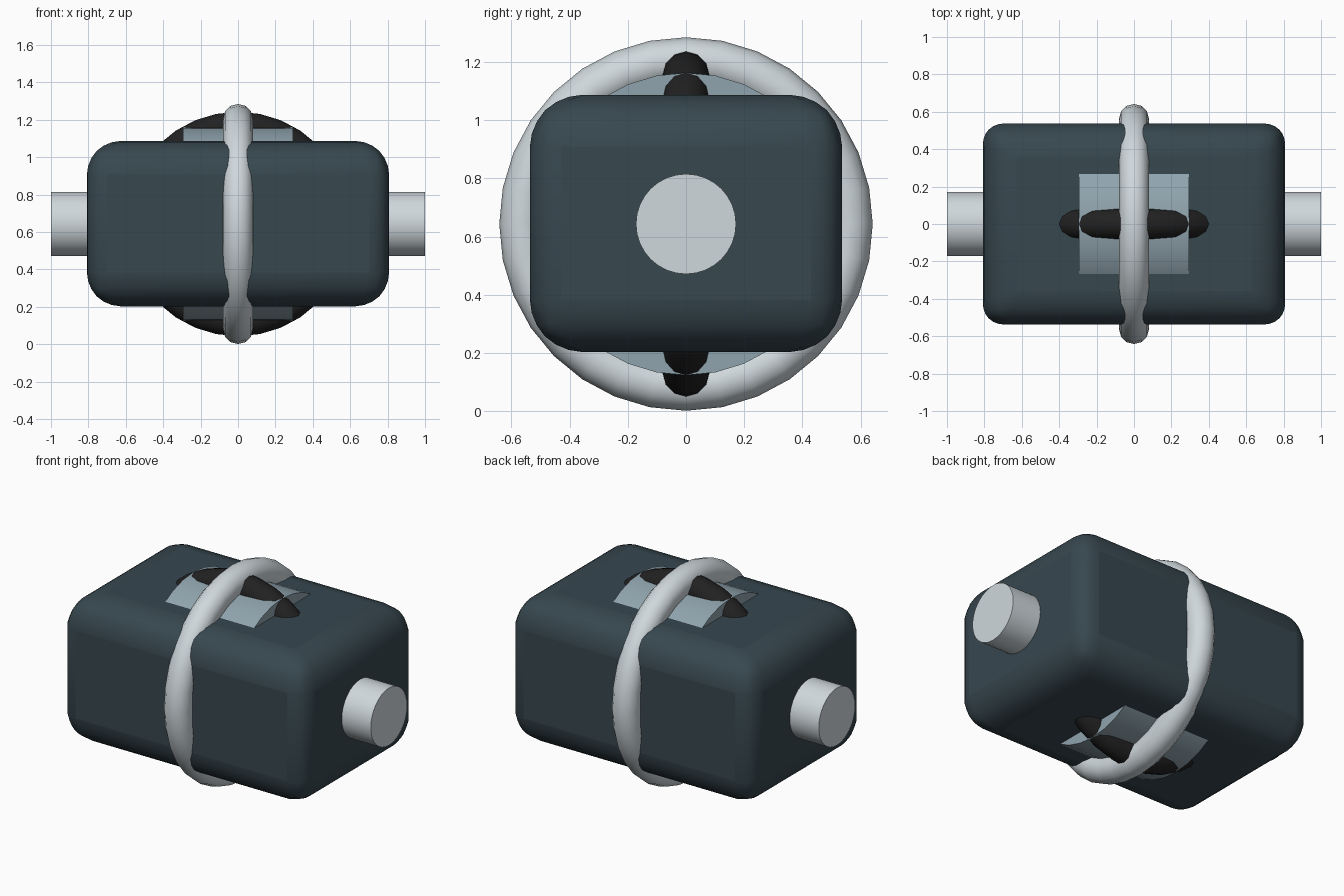
import bpy
from math import pi, radians

if "Cube" in bpy.data.objects:
    bpy.data.objects.remove(bpy.data.objects["Cube"])

CZ = 0.643  # height of the common axis


def material(name, rgb):
    m = bpy.data.materials.new(name)
    m.diffuse_color = (*rgb, 1)
    m.use_nodes = True
    m.node_tree.nodes["Principled BSDF"].inputs["Base Color"].default_value = m.diffuse_color
    return m


DARK = material("dark_slate", (0.038, 0.063, 0.078))
PALE = material("pale_metal", (0.624, 0.686, 0.716))
MID = material("mid_steel", (0.279, 0.371, 0.423))
BLACK = material("black", (0.0152, 0.0152, 0.0152))


def finish(name, mat):
    ob = bpy.context.object
    ob.name = name
    ob.data.materials.append(mat)
    bpy.ops.object.shade_smooth_by_angle(angle=radians(35))
    return ob


def x_cylinder(name, radius, length, mat):
    bpy.ops.mesh.primitive_cylinder_add(vertices=32, radius=radius, depth=length,
                                        location=(0, 0, CZ), rotation=(0, pi / 2, 0))
    return finish(name, mat)


def ring(name, major, minor, rotation, mat):
    bpy.ops.mesh.primitive_torus_add(major_radius=major, minor_radius=minor,
                                     major_segments=32, minor_segments=12,
                                     location=(0, 0, CZ), rotation=rotation)
    return finish(name, mat)


# rounded housing: upright edges a little tighter than the others
bpy.ops.mesh.primitive_cube_add(size=1, location=(0, 0, CZ + 0.002))
body = bpy.context.object
body.scale = (1.616, 1.074, 0.884)
bpy.ops.object.transform_apply(location=False, rotation=False, scale=True)
mesh = body.data
weights = mesh.attributes.new("bevel_weight_edge", 'FLOAT', 'EDGE')
for e in mesh.edges:
    a, b = (mesh.vertices[i].co for i in e.vertices)
    weights.data[e.index].value = 0.6 if abs(a.z - b.z) > 0.1 else 1.0
bevel = body.modifiers.new("rounding", 'BEVEL')
bevel.limit_method = 'WEIGHT'
bevel.width = 0.18
bevel.segments = 6
finish("housing", DARK)

# shaft through the housing and the inner drum
x_cylinder("shaft", 0.172, 2.0, PALE)
x_cylinder("inner_drum", 0.52, 0.59, MID)

# crossed rings: pale one around the shaft, black one lengthwise
ring("outer_ring", 0.562, 0.08, (0, pi / 2, 0), PALE)
ring("lengthwise_ring", 0.52, 0.08, (pi / 2, 0, 0), BLACK)
